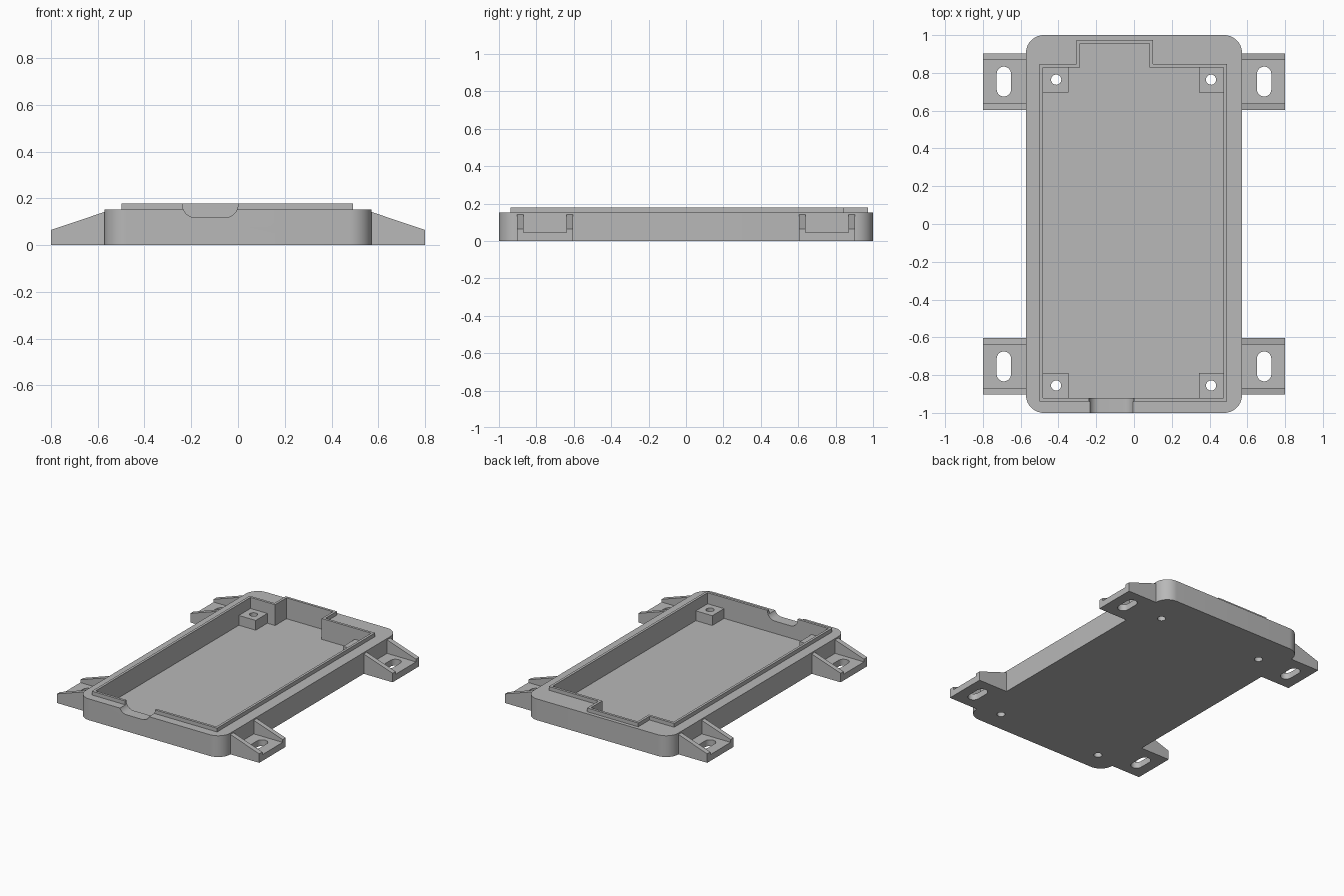
import bpy, bmesh, math
from mathutils import Vector

cube = bpy.data.objects.get("Cube")
if cube:
    bpy.data.objects.remove(cube, do_unlink=True)

grey = bpy.data.materials.new("plain_grey")
grey.use_nodes = True
grey.diffuse_color = (0.48, 0.48, 0.48, 1)
grey.node_tree.nodes["Principled BSDF"].inputs["Base Color"].default_value = (0.48, 0.48, 0.48, 1)


def rounded_rect(x0, x1, y0, y1, r, steps=10):
    corners = [(x1 - r, y1 - r), (x0 + r, y1 - r), (x0 + r, y0 + r), (x1 - r, y0 + r)]
    pts = []
    for i, (cx, cy) in enumerate(corners):
        for s in range(steps + 1):
            a = math.pi / 2 * (i + s / steps)
            pts.append((cx + r * math.cos(a), cy + r * math.sin(a)))
    return pts


def prism(name, pts, lo, hi, along_y=False):
    """Extrude an outline along z, or an (x, z) outline along y."""
    bm = bmesh.new()
    place = (lambda p: (p[0], lo, p[1])) if along_y else (lambda p: (p[0], p[1], lo))
    face = bm.faces.new([bm.verts.new(place(p)) for p in pts])
    moved = bmesh.ops.extrude_face_region(bm, geom=[face])["geom"]
    step = Vector((0, hi - lo, 0)) if along_y else Vector((0, 0, hi - lo))
    bmesh.ops.translate(bm, vec=step, verts=[v for v in moved if isinstance(v, bmesh.types.BMVert)])
    bmesh.ops.remove_doubles(bm, verts=bm.verts, dist=1e-5)
    bmesh.ops.recalc_face_normals(bm, faces=bm.faces)
    mesh = bpy.data.meshes.new(name)
    bm.to_mesh(mesh)
    bm.free()
    mesh.materials.append(grey)
    obj = bpy.data.objects.new(name, mesh)
    bpy.context.collection.objects.link(obj)
    return obj


def box(name, x0, x1, y0, y1, z0, z1):
    return prism(name, [(x0, y0), (x1, y0), (x1, y1), (x0, y1)], z0, z1)


def combine(obj, other, operation="DIFFERENCE"):
    mod = obj.modifiers.new("combine", "BOOLEAN")
    mod.operation, mod.solver, mod.object = operation, "EXACT", other
    bpy.context.view_layer.update()
    graph = bpy.context.evaluated_depsgraph_get()
    mesh = bpy.data.meshes.new_from_object(obj.evaluated_get(graph))
    obj.modifiers.clear()
    obj.data = mesh
    bpy.data.objects.remove(other, do_unlink=True)


def tray_outline(e):
    """Cavity outline with the rear bay, grown outward by e."""
    l, r, front, back = -0.481 - e, 0.474 + e, -0.921 - e, 0.828 + e
    bay_l, bay_r, bay = -0.286 - e, 0.082 + e, 0.956 + e
    return [(l, front), (r, front), (r, back), (bay_r, back),
            (bay_r, bay), (bay_l, bay), (bay_l, back), (l, back)]


FLOOR, RIM, LIP = 0.03, 0.152, 0.179
parts = []

# Tray body with raised lip, cavity and front cable notch
body = prism("tray_body", rounded_rect(-0.572, 0.572, -1, 1, 0.095, 14), 0, RIM)
combine(body, prism("lip", tray_outline(0.018), 0.1, LIP), "UNION")
combine(body, prism("cavity", tray_outline(0), FLOOR, 0.3))
combine(body, prism("notch", rounded_rect(-0.238, 0, 0.118, 0.4, 0.056), -1.1, -0.88, True))
parts.append(body)

# Screw posts in the cavity corners, with holes right through
for side, px in (("right", -0.412), ("left", 0.408)):
    for end, py in (("front", -0.855), ("back", 0.764)):
        sx, sy = math.copysign(1, px), math.copysign(1, py)
        xs = sorted((px - sx * 0.064, px + sx * 0.072))
        ys = sorted((py - sy * 0.067, py + sy * 0.07))
        post = box(f"screw_post_{end}_{side}", *xs, *ys, FLOOR - 0.01, 0.1)
        for target in (post, body):
            r = 0.027
            combine(target, prism("hole", rounded_rect(px - r, px + r, py - r, py + r, r, 6), -0.1, 0.2))
        parts.append(post)

# Mounting tabs: slotted plate between two sloping ribs
for side, sx in (("right", -1), ("left", 1)):
    for end, sy in (("front", -1), ("back", 1)):
        xs = sorted((sx * 0.568, sx * 0.8))
        ys = sorted((sy * 0.638, sy * 0.868))
        plate = box(f"tab_plate_{end}_{side}", *xs, *ys, 0, 0.045)
        cx, cy = sx * 0.689, sy * 0.754
        combine(plate, prism("slot", rounded_rect(cx - 0.038, cx + 0.038, cy - 0.079, cy + 0.079, 0.038), -0.1, 0.2))
        parts.append(plate)
        for place, a, b in (("inner", 0.604, 0.638), ("outer", 0.868, 0.903)):
            profile = [(sx * 0.568, 0), (sx * 0.8, 0), (sx * 0.8, 0.065), (sx * 0.568, 0.143)]
            lo, hi = sorted((sy * a, sy * b))
            parts.append(prism(f"tab_rib_{place}_{end}_{side}", profile, lo, hi, True))

# Smooth the rounded faces, keep the edges sharp
bpy.ops.object.select_all(action="DESELECT")
for obj in parts:
    obj.select_set(True)
bpy.context.view_layer.objects.active = body
bpy.ops.object.shade_smooth_by_angle(angle=math.radians(30))
